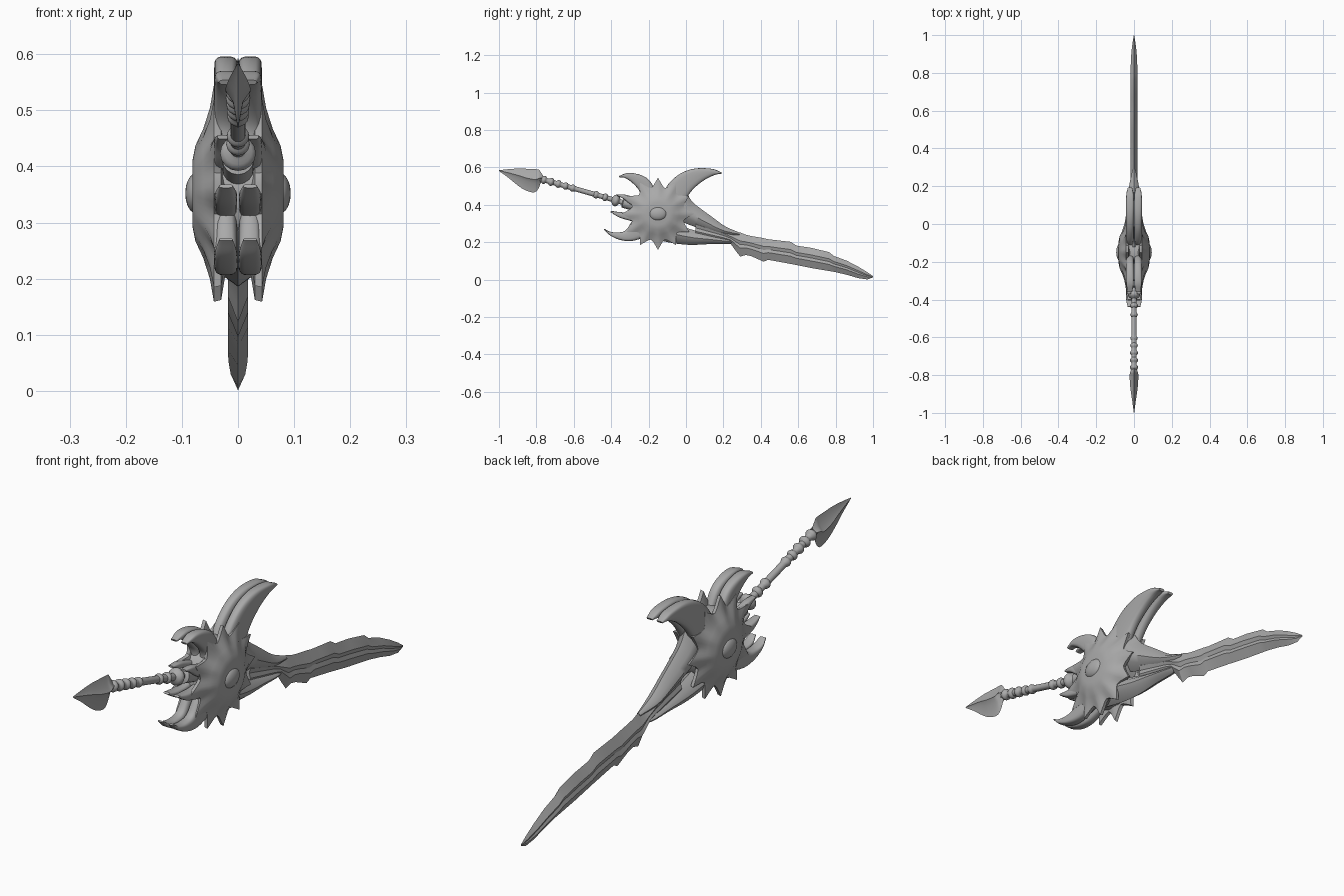
import bpy, bmesh, math
from mathutils import Vector

steel = bpy.data.materials.new("grey steel")
steel.diffuse_color = (0.4, 0.4, 0.4, 1)


def finish(name, bm, angle=40):
    bmesh.ops.remove_doubles(bm, verts=bm.verts, dist=0.0002)
    bmesh.ops.recalc_face_normals(bm, faces=bm.faces)
    me = bpy.data.meshes.new(name)
    bm.to_mesh(me)
    bm.free()
    ob = bpy.data.objects.new(name, me)
    bpy.context.collection.objects.link(ob)
    me.materials.append(steel)
    bpy.ops.object.select_all(action='DESELECT')
    ob.select_set(True)
    bpy.context.view_layer.objects.active = ob
    bpy.ops.object.shade_smooth_by_angle(angle=math.radians(angle))
    return ob


def skin(name, rings, angle=40):
    """Skin closed rings of points and cap both ends."""
    bm = bmesh.new()
    vs = [[bm.verts.new(p) for p in r] for r in rings]
    n = len(vs[0])
    for a, b in zip(vs, vs[1:]):
        for i in range(n):
            j = (i + 1) % n
            bm.faces.new((a[i], a[j], b[j], b[i]))
    bm.faces.new(vs[0])
    bm.faces.new(vs[-1])
    return finish(name, bm, angle)


def spline(pts, steps=6):
    """Smooth curve through the given points."""
    p = [Vector(q) for q in pts]
    p = [2 * p[0] - p[1]] + p + [2 * p[-1] - p[-2]]
    out = []
    for i in range(1, len(p) - 2):
        a, b, c, d = p[i - 1:i + 3]
        for k in range(steps):
            t = k / steps
            out.append(0.5 * (2 * b + (c - a) * t + (2 * a - 5 * b + 4 * c - d) * t * t
                              + (3 * b - a - 3 * c + d) * t ** 3))
    return out + [p[-2]]


def loft(name, stations, section, cx=0.0, smooth=True, angle=40):
    """Stations: outer y,z, inner y,z, half thickness."""
    st = spline(stations) if smooth else stations
    rings = []
    for oy, oz, iy, iz, w in st:
        rings.append([(cx + v * w, iy + (oy - iy) * (u + 1) / 2, iz + (oz - iz) * (u + 1) / 2)
                      for u, v in section])
    return skin(name, rings, angle)


def mirrored(make):
    for side, label in ((-1, "left"), (1, "right")):
        make(side, label)


# cross-sections: bevelled blade with groove, ridged diamond, rounded block
BLADE = [(1, 0), (.3, 1), (0, .7), (-.3, 1), (-1, 0), (-.3, -1), (0, -.7), (.3, -1)]
DIAMOND = [(1, 0), (.5, .75), (0, 1), (-.5, .75), (-1, 0), (-.5, -.75), (0, -1), (.5, -.75)]


def soft(c):
    return math.copysign(abs(c) ** 0.6, c)


ROUND = [(soft(math.cos(a)), soft(math.sin(a))) for a in [i * math.tau / 20 for i in range(20)]]

# toothed blade: y, top z, bottom z, half thickness
edge = [(.05, .34, .215, .018), (.20, .275, .197, .018), (.24, .252, .19, .018),
        (.265, .252, .155, .018), (.29, .252, .123, .018), (.32, .24, .132, .018),
        (.35, .233, .125, .018), (.415, .222, .096, .018), (.44, .216, .106, .018),
        (.50, .209, .095, .018), (.56, .202, .084, .018), (.59, .182, .078, .018),
        (.67, .17, .062, .018), (.765, .147, .046, .018), (.79, .127, .042, .018),
        (.86, .101, .026, .017), (.92, .07, .008, .013), (.97, .04, .001, .006),
        (1.0, .018, .012, .001)]
loft("blade", [(y, t, y, b, w) for y, t, b, w in edge], BLADE, smooth=False, angle=25)

# blade sheath prongs
loft("upper_prong", [(-.12, .49, -.14, .36, .045), (-.01, .47, -.06, .33, .043),
                     (.04, .41, .0, .30, .04), (.14, .335, .10, .265, .033),
                     (.21, .285, .19, .24, .026), (.29, .25, .285, .235, .008)], DIAMOND)
loft("lower_prong", [(-.14, .32, -.18, .22, .045), (-.04, .29, -.08, .197, .043),
                     (.04, .265, .02, .186, .036), (.13, .24, .13, .19, .028),
                     (.22, .22, .22, .19, .020), (.26, .21, .26, .198, .008)], DIAMOND)

# hub: two spiked domed shells, a core and round bosses
HY, HZ = -.15, .352
SPIKES, PER = 12, 6


def hub_shell(side, label):
    # radius, x, share of the spike reaching that ring
    profile = [(.002, .08, 0), (.06, .081, 0), (.085, .076, 0), (.11, .062, .1),
               (.13, .05, .45), (.143, .043, 1), (.14, .030, 1), (.10, .015, 0), (.002, .01, 0)]
    rings = []
    n = SPIKES * PER
    for r, x, k in profile:
        ring = []
        for i in range(n):
            t = abs((i % PER) / PER * 2 - 1)
            rr = r + k * .05 * t ** 1.7
            a = math.tau * i / n
            ring.append((side * x, HY + rr * math.cos(a), HZ + rr * math.sin(a)))
        rings.append(ring)
    skin("hub_shell_" + label, rings)


def boss(side, label):
    rings = []
    for k in range(9):
        a = math.pi / 2 * k / 8
        r = max(.047 * math.cos(a), .0004)
        rings.append([(side * (.073 + .021 * math.sin(a)), HY + r * math.cos(b),
                       HZ + .78 * r * math.sin(b))
                      for b in [math.tau * i / 24 for i in range(24)]])
    skin("hub_boss_" + label, rings)


mirrored(hub_shell)
mirrored(boss)
skin("hub_core", [[(x, HY + .135 * math.cos(a), HZ + .135 * math.sin(a))
                   for a in [math.tau * i / 32 for i in range(32)]] for x in (-.035, .035)])

# paired horns and claws around the hub
HORNS = {
    "large_horn": (.0215, [(-.15, .40, -.02, .36, .021), (-.128, .445, -.005, .42, .021),
                           (-.095, .51, .035, .48, .021), (-.03, .567, .09, .527, .021),
                           (.05, .594, .14, .554, .021), (.14, .592, .172, .564, .019),
                           (.193, .572, .188, .564, .012)]),
    "upper_horn": (.0215, [(-.14, .42, -.25, .38, .021), (-.165, .48, -.243, .43, .021),
                           (-.20, .535, -.25, .475, .021), (-.25, .562, -.29, .52, .021),
                           (-.31, .57, -.33, .545, .019), (-.36, .554, -.356, .546, .012)]),
    "lower_horn": (.0215, [(-.15, .24, -.25, .36, .021), (-.22, .225, -.29, .31, .021),
                           (-.29, .207, -.325, .262, .021), (-.35, .212, -.37, .252, .021),
                           (-.405, .236, -.41, .258, .019), (-.44, .268, -.436, .272, .012)]),
    "middle_claw": (.0215, [(-.24, .30, -.24, .37, .020), (-.31, .318, -.31, .36, .020),
                            (-.36, .334, -.36, .362, .019), (-.405, .362, -.40, .368, .012)]),
    "upper_claw": (.027, [(-.24, .43, -.24, .37, .016), (-.29, .445, -.30, .405, .016),
                          (-.33, .455, -.335, .432, .015), (-.37, .456, -.37, .449, .010)]),
}
for part, (cx, stations) in HORNS.items():
    mirrored(lambda s, label: loft(part + "_" + label, stations, ROUND, cx=s * cx))

# turned grip: distance along the axis and radius
start = Vector((0, -.24, .385))
axis = Vector((0, -.80, .545)) - start
length = axis.length
axis.normalize()
across = Vector((1, 0, 0))
up = axis.cross(across)
beads = [(.14, .032, .022), (.20, .021, .016), (.25, .020, .016), (.38, .019, .016),
         (.42, .020, .016), (.46, .021, .016), (.50, .022, .016), (.54, .022, .016)]
rings = []
for k in range(141):
    d = length * k / 140
    r = .028 if d < .10 else .0135
    for c, big, half in beads:
        t = (d - c) / half
        if abs(t) < 1:
            r = max(r, big * math.sqrt(1 - t * t))
    rings.append([start + axis * d + r * (across * math.cos(a) + up * math.sin(a))
                  for a in [math.tau * i / 16 for i in range(16)]])
skin("grip", rings)

# barbed spear-point pommel with a raised spine
loft("pommel", [(-.765, .558, -.775, .522, .015), (-.785, .586, -.79, .485, .021),
                (-.80, .590, -.815, .466, .023), (-.84, .592, -.865, .481, .021),
                (-.89, .594, -.91, .512, .015), (-.945, .591, -.95, .545, .008),
                (-1.0, .585, -1.0, .581, .001)],
     [(1, 0), (.45, .4), (.12, 1), (-.2, .4), (-1, 0), (-.2, -.4), (.12, -1), (.45, -.4)], angle=50)
